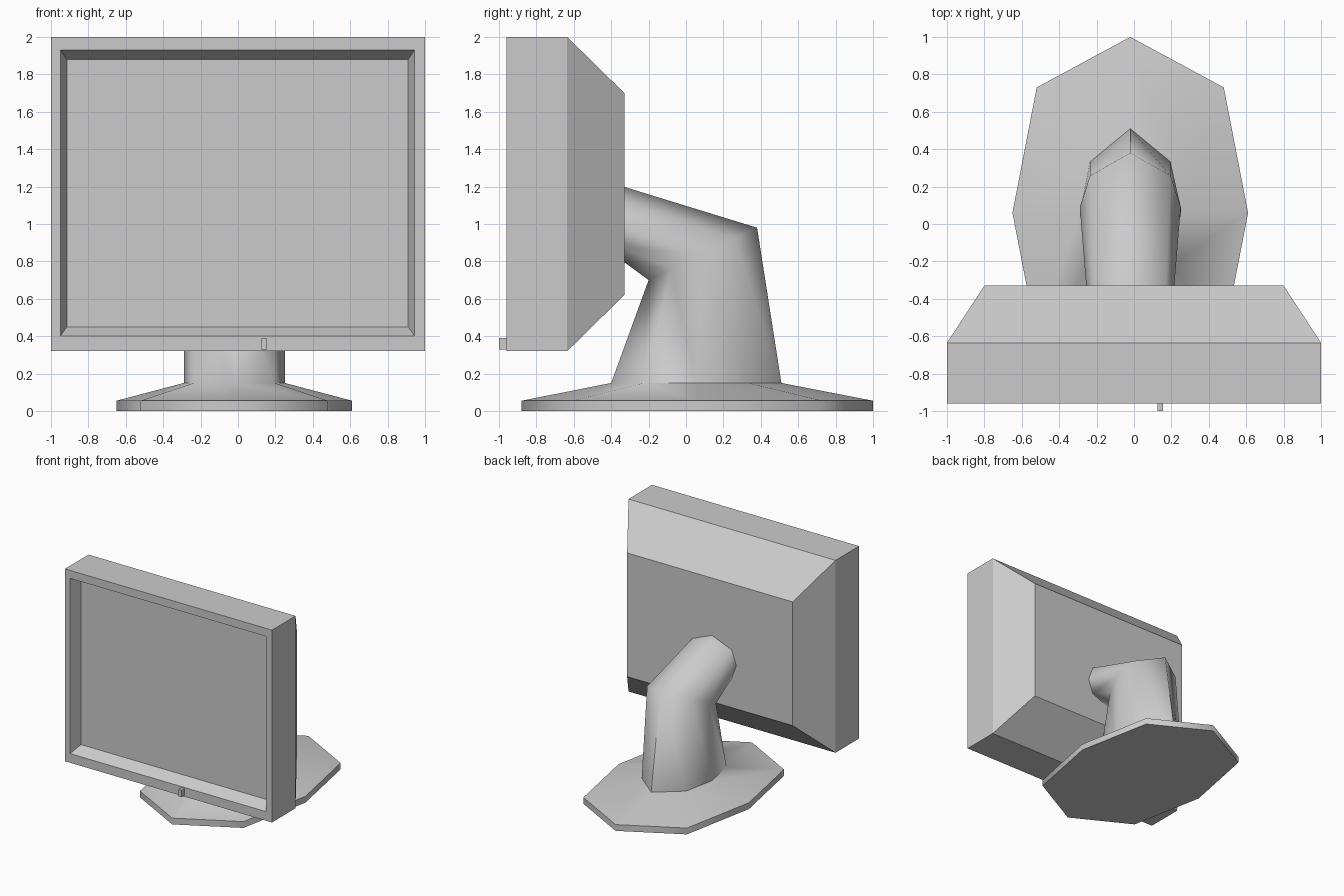
import bpy, bmesh, math

if "Cube" in bpy.data.objects:
    bpy.data.objects.remove(bpy.data.objects["Cube"])


def loft(name, rings, cap_start=True, cap_end=True):
    """Skin a list of equally sized point rings into one mesh object."""
    bm = bmesh.new()
    rows = [[bm.verts.new(p) for p in ring] for ring in rings]
    n = len(rows[0])
    for a, b in zip(rows, rows[1:]):
        for i in range(n):
            j = (i + 1) % n
            bm.faces.new((a[i], a[j], b[j], b[i]))
    if cap_start:
        bm.faces.new(rows[0])
    if cap_end:
        bm.faces.new(rows[-1])
    bmesh.ops.recalc_face_normals(bm, faces=bm.faces)
    mesh = bpy.data.meshes.new(name)
    bm.to_mesh(mesh)
    bm.free()
    obj = bpy.data.objects.new(name, mesh)
    bpy.context.collection.objects.link(obj)
    return obj


def rect(x0, x1, z0, z1, y):
    return [(x0, y, z0), (x1, y, z0), (x1, y, z1), (x0, y, z1)]


def octagon(back, front, half_x, diag_x, diag_t, cx=-0.02):
    """Stretched octagon whose axis runs between two (y, z) points."""
    cy, cz = (back[0] + front[0]) / 2, (back[1] + front[1]) / 2
    dy, dz = (back[0] - front[0]) / 2, (back[1] - front[1]) / 2
    t = diag_t
    pattern = [(0, 1), (diag_x, t), (half_x, 0), (diag_x, -t),
               (0, -1), (-diag_x, -t), (-half_x, 0), (-diag_x, t)]
    return [(cx + x, cy + s * dy, cz + s * dz) for x, s in pattern]


# Monitor housing: tapered back, box, bezel and recess walls
screen_ring = rect(-0.915, 0.91, 0.45, 1.88, -0.86)
loft("monitor_housing", [
    rect(-0.8, 0.8, 0.62, 1.70, -0.33),
    rect(-1.0, 1.0, 0.32, 2.0, -0.635),
    rect(-1.0, 1.0, 0.32, 2.0, -0.96),
    rect(-0.95, 0.945, 0.40, 1.93, -0.96),
    screen_ring,
], cap_end=False)

# Screen panel at the bottom of the recess
mesh = bpy.data.meshes.new("screen")
mesh.from_pydata(screen_ring, [], [(0, 1, 2, 3)])
bpy.context.collection.objects.link(bpy.data.objects.new("screen", mesh))

# Power button on the lower bezel
loft("power_button", [rect(0.125, 0.155, 0.33, 0.39, y) for y in (-1.0, -0.955)])

# Stand: octagonal foot, sloped skirt, leaning column and bent neck
stand = loft("stand", [
    octagon((1.0, 0.0), (-0.88, 0.0), 0.63, 0.50, 0.713),
    octagon((1.0, 0.055), (-0.88, 0.055), 0.63, 0.50, 0.713),
    octagon((0.51, 0.15), (-0.40, 0.15), 0.27, 0.215, 0.61),
    octagon((0.38, 0.98), (-0.20, 0.70), 0.27, 0.215, 0.58),
    octagon((-0.335, 1.20), (-0.335, 0.80), 0.235, 0.19, 0.62),
])
bpy.ops.object.select_all(action='DESELECT')
stand.select_set(True)
bpy.context.view_layer.objects.active = stand
bpy.ops.object.shade_smooth_by_angle(angle=math.radians(70))
